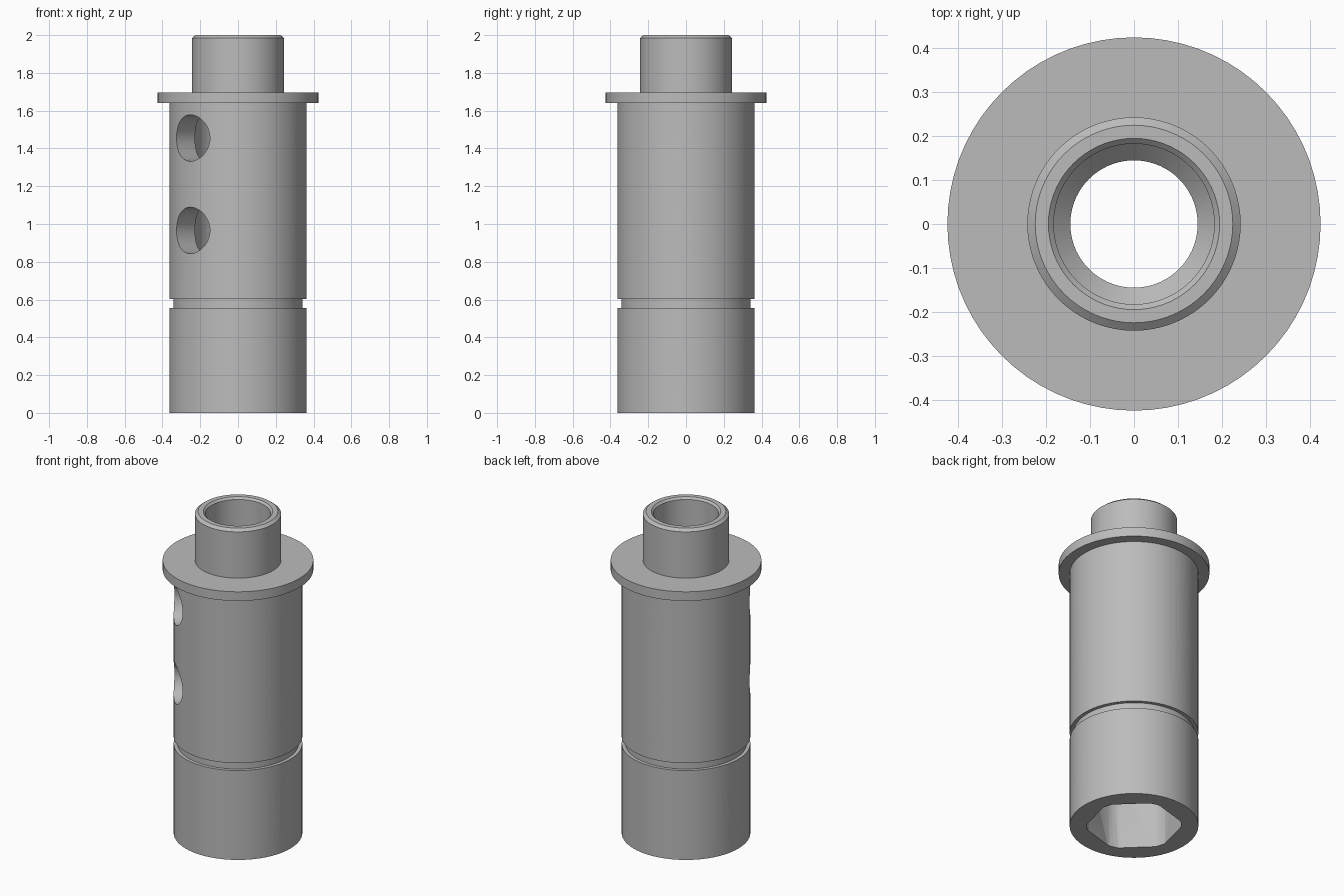
import bpy
import bmesh
from math import acos, cos, sin, radians, pi
from mathutils import Matrix

cube = bpy.data.objects.get("Cube")
if cube:
    bpy.data.objects.remove(cube, do_unlink=True)

SEGMENTS = 72
PORT_ANGLE = -14          # direction of the first side port, in degrees

steel = bpy.data.materials.new("plain grey steel")
steel.use_nodes = True
grey = (0.5, 0.5, 0.5, 1)
steel.diffuse_color = grey
steel.node_tree.nodes["Principled BSDF"].inputs["Base Color"].default_value = grey


def make_object(name, bm):
    bmesh.ops.recalc_face_normals(bm, faces=bm.faces)
    mesh = bpy.data.meshes.new(name)
    bm.to_mesh(mesh)
    bm.free()
    mesh.materials.append(steel)
    obj = bpy.data.objects.new(name, mesh)
    bpy.context.collection.objects.link(obj)
    return obj


def lathe(name, profile):
    """Revolve a closed (radius, height) outline about the z axis."""
    bm = bmesh.new()
    rings = []
    for i in range(SEGMENTS):
        a = 2 * pi * i / SEGMENTS
        rings.append([bm.verts.new((r * cos(a), r * sin(a), z)) for r, z in profile])
    for i, ring in enumerate(rings):
        after = rings[(i + 1) % SEGMENTS]
        for j in range(len(profile)):
            k = (j + 1) % len(profile)
            bm.faces.new((ring[j], after[j], after[k], ring[k]))
    return make_object(name, bm)


def drill(name, angle, height, radius, reach):
    """Cylinder lying outward from the axis towards the given angle."""
    bm = bmesh.new()
    bmesh.ops.create_cone(bm, cap_ends=True, segments=48, radius1=radius,
                          radius2=radius, depth=reach)
    place = (Matrix.Translation((0, 0, height))
             @ Matrix.Rotation(radians(angle), 4, "Z")
             @ Matrix.Translation((reach / 2, 0, 0))
             @ Matrix.Rotation(pi / 2, 4, "Y"))
    bm.transform(place)
    return make_object(name, bm)


def hex_plug(name, apothem, corner, top):
    """Hexagonal prism with its corners rounded to a circle."""
    half = acos(apothem / corner)
    bm = bmesh.new()
    outline = []
    for i in range(6):
        mid = radians(PORT_ANGLE + 60 * i)
        for a in (mid - half, mid + half, mid + pi / 6):
            outline.append(bm.verts.new((corner * cos(a), corner * sin(a), -0.1)))
    base = bm.faces.new(outline)
    moved = bmesh.ops.extrude_face_region(bm, geom=[base])["geom"]
    bmesh.ops.translate(bm, vec=(0, 0, top + 0.1),
                        verts=[v for v in moved if isinstance(v, bmesh.types.BMVert)])
    return make_object(name, bm)


# Sleeve with groove, flange, chamfered neck and stepped bore
outer = [(0.363, 0), (0.363, 0.556), (0.342, 0.556), (0.342, 0.602), (0.363, 0.602),
         (0.363, 1.64), (0.425, 1.64), (0.425, 1.697), (0.243, 1.697),
         (0.243, 1.985), (0.225, 2.0)]
inner = [(0.195, 2.0), (0.183, 1.988), (0.183, 1.64), (0.235, 1.64),
         (0.235, 0.64), (0.145, 0.55), (0.145, 0)]
sleeve = lathe("flanged_sleeve", outer + inner)

# Side ports, cross pin hole and hexagonal socket
cutters = [hex_plug("hex_socket_cutter", 0.245, 0.267, 0.45)]
for turn in range(3):
    for height in (0.966, 1.455):
        cutters.append(drill("port_cutter", PORT_ANGLE + 120 * turn, height, 0.123, 0.6))
for turn in range(2):
    cutters.append(drill("pin_hole_cutter", PORT_ANGLE + 180 * turn, 0.226, 0.058, 0.6))

for cutter in cutters:
    cutter.hide_render = True
    mod = sleeve.modifiers.new("cut", "BOOLEAN")
    mod.operation = "DIFFERENCE"
    mod.solver = "EXACT"
    mod.object = cutter

# Bake the cuts and drop the cutters
bpy.context.view_layer.update()
graph = bpy.context.evaluated_depsgraph_get()
finished = bpy.data.meshes.new_from_object(sleeve.evaluated_get(graph))
sleeve.modifiers.clear()
sleeve.data = finished
for cutter in cutters:
    bpy.data.objects.remove(cutter, do_unlink=True)

# Smooth walls, crisp edges
bpy.ops.object.select_all(action="DESELECT")
sleeve.select_set(True)
bpy.context.view_layer.objects.active = sleeve
bpy.ops.object.shade_smooth_by_angle(angle=radians(30))
